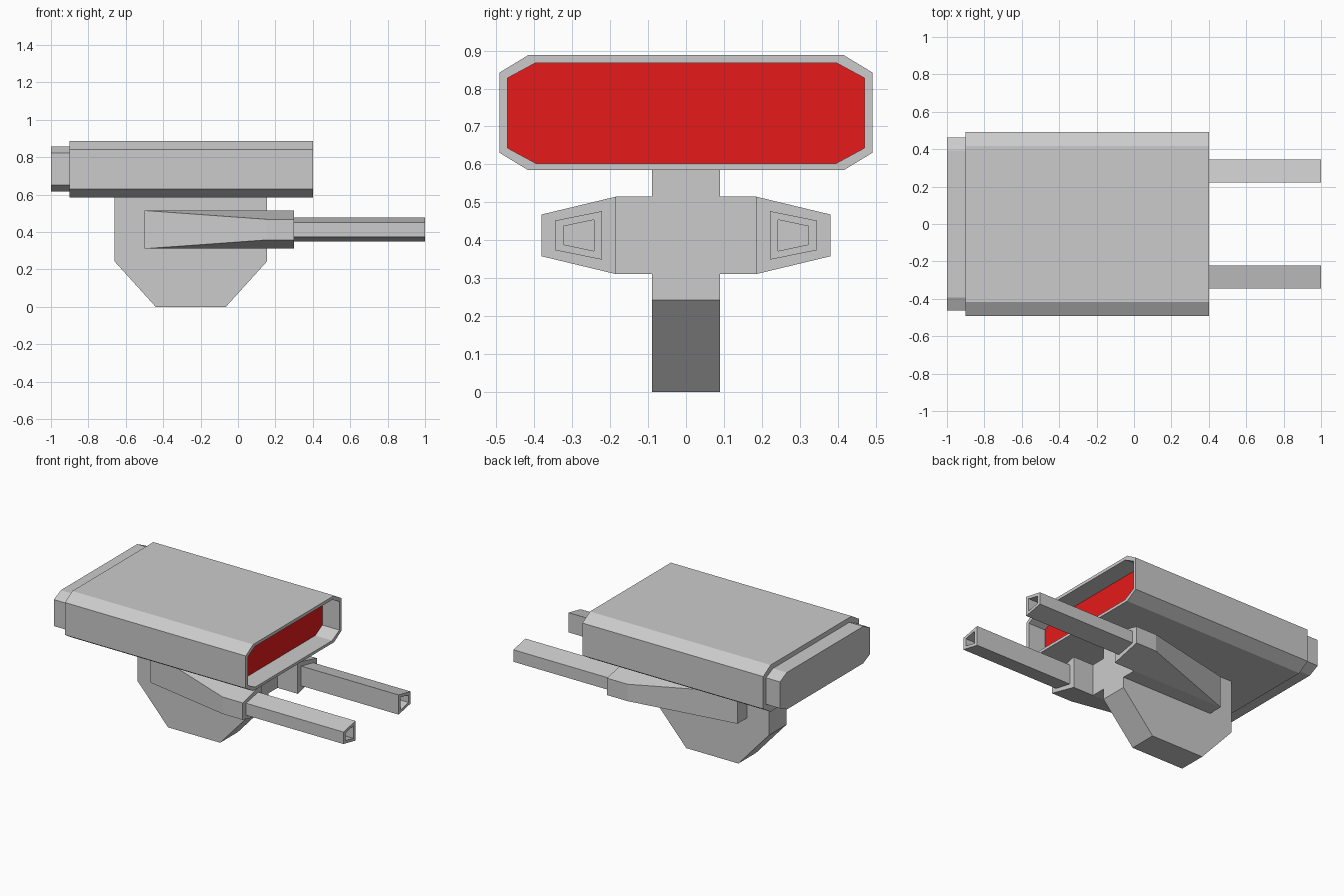
import bpy, bmesh

if "Cube" in bpy.data.objects:
    bpy.data.objects.remove(bpy.data.objects["Cube"])


def loft(name, rings, cap_start=True, cap_end=True):
    """Skin a list of equal-length point rings, optionally capping the ends."""
    bm = bmesh.new()
    loops = [[bm.verts.new(p) for p in ring] for ring in rings]
    for a, b in zip(loops, loops[1:]):
        for i in range(len(a)):
            j = (i + 1) % len(a)
            bm.faces.new((a[i], a[j], b[j], b[i]))
    if cap_start:
        bm.faces.new(loops[0])
    if cap_end:
        bm.faces.new(loops[-1])
    bmesh.ops.remove_doubles(bm, verts=bm.verts, dist=1e-5)
    bmesh.ops.recalc_face_normals(bm, faces=bm.faces)
    mesh = bpy.data.meshes.new(name)
    bm.to_mesh(mesh)
    bm.free()
    obj = bpy.data.objects.new(name, mesh)
    bpy.context.collection.objects.link(obj)
    return obj


def at_x(x, profile):
    return [(x, y, z) for y, z in profile]


def octagon(y, y_flat, z0, z1, cut):
    """Wide chamfered rectangle in the YZ plane."""
    return [(-y_flat, z0), (y_flat, z0), (y, z0 + cut), (y, z1 - cut),
            (y_flat, z1), (-y_flat, z1), (-y, z1 - cut), (-y, z0 + cut)]


def trapezoid(y0, y1, h0, h1, zc, side):
    """Section tapering from half height h0 at y0 to h1 at y1."""
    return [(side * y0, zc - h0), (side * y1, zc - h1),
            (side * y1, zc + h1), (side * y0, zc + h0)]


# launcher box with a recessed open front
outer = octagon(0.492, 0.416, 0.585, 0.888, 0.046)
inner = octagon(0.47, 0.396, 0.603, 0.868, 0.04)
recess_x = 0.275
box = loft("launcher_box", [at_x(-0.9, outer), at_x(0.4, outer),
                            at_x(0.4, inner), at_x(recess_x, inner)])

# red panel at the bottom of the recess
panel = loft("red_front_panel", [at_x(recess_x + 0.001, inner),
                                 at_x(recess_x + 0.003, inner)])
red = bpy.data.materials.new("red")
red.diffuse_color = (0.8, 0.01, 0.01, 1)
red.use_nodes = True
red.node_tree.nodes["Principled BSDF"].inputs["Base Color"].default_value = red.diffuse_color
panel.data.materials.append(red)

# stepped rear plate
rear = octagon(0.463, 0.392, 0.617, 0.857, 0.034)
loft("rear_plate", [at_x(-1.0, rear), at_x(-0.9, rear)])

# central pedestal, extruded across y
side_profile = [(-0.66, 0.59), (-0.66, 0.243), (-0.44, 0), (-0.065, 0),
                (0.155, 0.243), (0.155, 0.59)]
loft("pedestal", [[(x, y, z) for x, z in side_profile] for y in (-0.09, 0.09)])

# cross block joining the two gun housings
zc = 0.413
bar = [(-0.185, zc - 0.102), (0.185, zc - 0.102), (0.185, zc + 0.102), (-0.185, zc + 0.102)]
loft("cross_block", [at_x(-0.5, bar), at_x(0.155, bar)])

for label, side in (("left", 1), ("right", -1)):
    # wedge housing, its outer face running back into the cross block
    section = trapezoid(0.185, 0.381, 0.102, 0.055, zc, side)
    tail = trapezoid(0.185, 0.185, 0.102, 0.102, zc, side)
    loft(label + "_gun_housing", [at_x(-0.5, tail), at_x(0.155, section),
                                  at_x(0.3, section)], cap_start=False)

    # hollow tapered barrel
    tube = trapezoid(0.221, 0.345, 0.064, 0.039, zc, side)
    bore = trapezoid(0.243, 0.323, 0.041, 0.024, zc, side)
    loft(label + "_barrel", [at_x(0.3, tube), at_x(1.0, tube),
                             at_x(1.0, bore), at_x(0.9, bore)])
